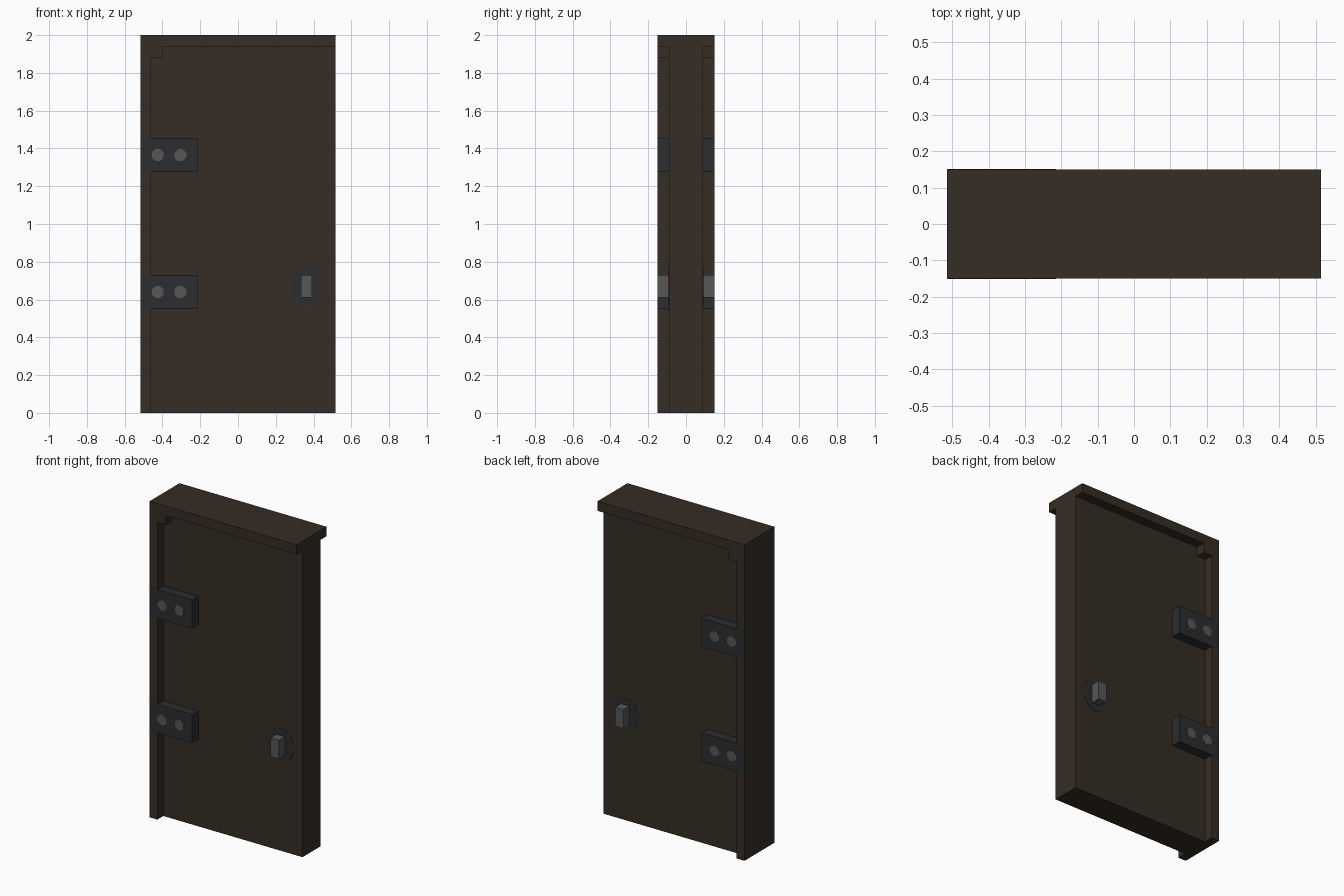
import bpy
import bmesh
import math
from mathutils import Matrix, Vector

cube = bpy.data.objects.get("Cube")
if cube:
    bpy.data.objects.remove(cube, do_unlink=True)


def material(name, color):
    m = bpy.data.materials.new(name)
    m.use_nodes = True
    m.diffuse_color = (*color, 1)
    bsdf = m.node_tree.nodes["Principled BSDF"]
    bsdf.inputs["Base Color"].default_value = (*color, 1)
    bsdf.inputs["Roughness"].default_value = 0.9
    return m


WOOD = material("dark wood", (0.036, 0.026, 0.017))
IRON = material("dark iron", (0.025, 0.026, 0.028))
STEEL = material("grey steel", (0.095, 0.095, 0.095))


def finish(name, bm, mat):
    bmesh.ops.recalc_face_normals(bm, faces=bm.faces)
    mesh = bpy.data.meshes.new(name)
    bm.to_mesh(mesh)
    bm.free()
    mesh.materials.append(mat)
    obj = bpy.data.objects.new(name, mesh)
    bpy.context.collection.objects.link(obj)
    return obj


def prism(name, outline, y0, y1, mat):
    """Extrude an x-z outline along y."""
    bm = bmesh.new()
    face = bm.faces.new([bm.verts.new((x, y0, z)) for x, z in outline])
    ext = bmesh.ops.extrude_face_region(bm, geom=[face])
    verts = [v for v in ext["geom"] if isinstance(v, bmesh.types.BMVert)]
    bmesh.ops.translate(bm, verts=verts, vec=Vector((0, y1 - y0, 0)))
    return finish(name, bm, mat)


def box(name, x0, x1, z0, z1, y0, y1, mat):
    return prism(name, [(x0, z0), (x1, z0), (x1, z1), (x0, z1)], y0, y1, mat)


def disc(name, x, z, rx, rz, sides, y0, y1, mat):
    step = 2 * math.pi / sides
    outline = [(x + rx * math.cos((i + 0.5) * step), z + rz * math.sin((i + 0.5) * step))
               for i in range(sides)]
    return prism(name, outline, y0, y1, mat)


W, D, SLAB = 0.515, 0.15, 0.09

# Frame: hinge post, corner block and lintel in one profile
prism("frame", [(-W, 0), (-0.46, 0), (-0.46, 1.88), (-0.4, 1.88),
                (-0.4, 1.94), (W, 1.94), (W, 2), (-W, 2)], -D, D, WOOD)

# Door slab, fitted around the corner block
prism("door_panel", [(-0.46, 0), (W, 0), (W, 1.94), (-0.4, 1.94),
                     (-0.4, 1.88), (-0.46, 1.88)], -SLAB, SLAB, WOOD)

# Hardware on both faces
for side, s in (("front", -1), ("back", 1)):
    for level, z in (("lower", 0.64), ("upper", 1.365)):
        box(f"{side}_{level}_hinge", -W + 0.001, -0.215, z - 0.09, z + 0.09,
            s * SLAB, s * (D + 0.001), IRON)
        for n, x in enumerate((-0.425, -0.305), 1):
            disc(f"{side}_{level}_hinge_bolt_{n}", x, z, 0.034, 0.034, 8,
                 s * D, s * (D + 0.002), STEEL)
    disc(f"{side}_handle_plate", 0.363, 0.67, 0.09, 0.108, 12,
         s * SLAB, s * (SLAB + 0.002), IRON)
    box(f"{side}_handle", 0.333, 0.393, 0.61, 0.73, s * SLAB, s * D, STEEL)
